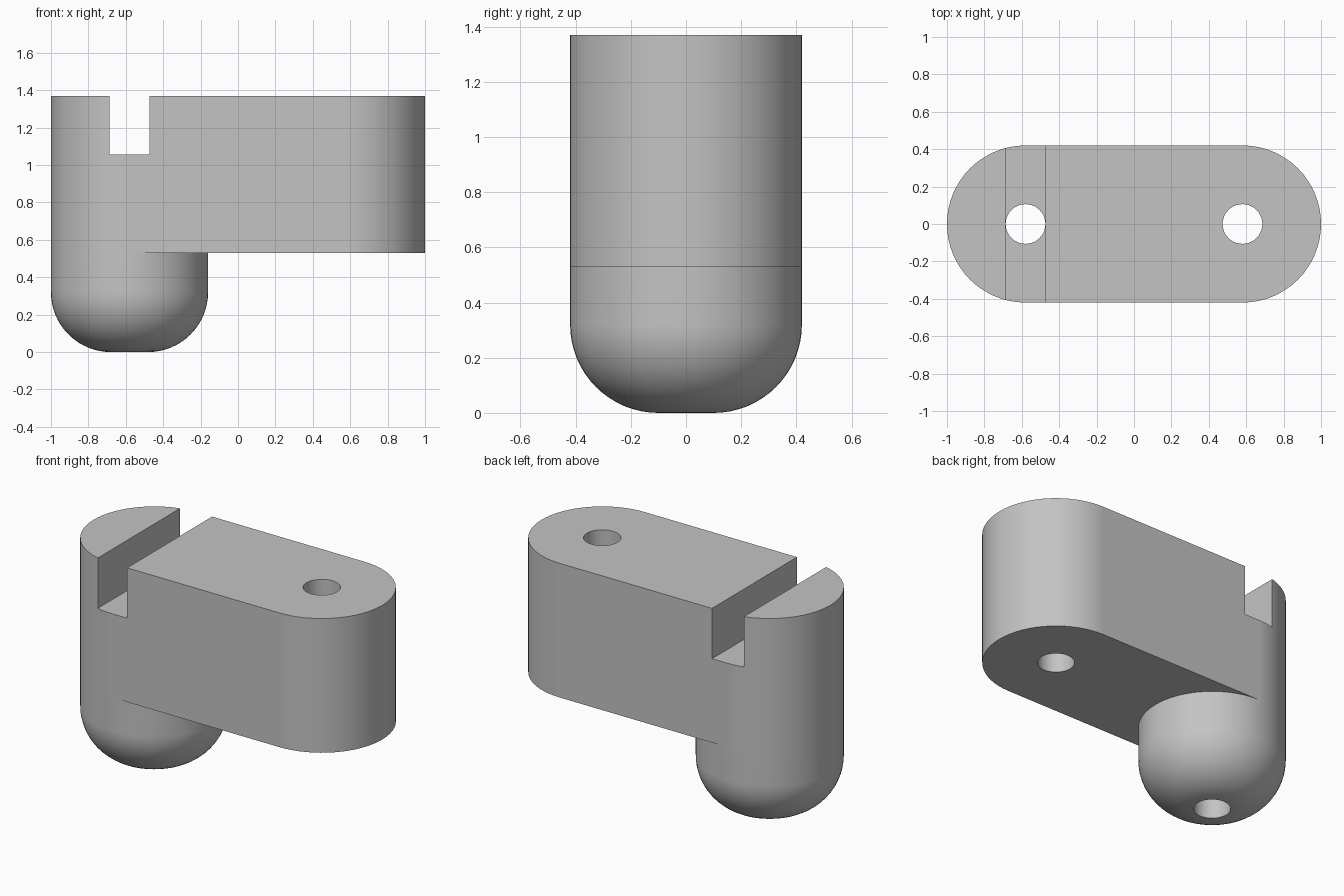
import bpy, bmesh
from math import sin, cos, pi

cube = bpy.data.objects.get("Cube")
if cube:
    bpy.data.objects.remove(cube)

N = 64                      # sides of every full circle
Q = N // 4
R, CX = 0.42, 0.58          # end radius and distance of the hole axes
TOP, UNDER = 1.37, 0.53
FILLET, HOLE = 0.32, 0.106

grey = bpy.data.materials.new("plain grey")
grey.use_nodes = True
color = (0.55, 0.55, 0.55, 1)
grey.diffuse_color = color
grey.node_tree.nodes["Principled BSDF"].inputs["Base Color"].default_value = color


def arc(bm, cx, r, z, start, end):
    return [bm.verts.new((cx + r * cos(2 * pi * i / N), r * sin(2 * pi * i / N), z))
            for i in range(start, end)]


def bridge(bm, low, high):
    for i in range(len(low)):
        j = (i + 1) % len(low)
        bm.faces.new((low[i], low[j], high[j], high[i]))


# Rounded leg, as stacked rings
bm = bmesh.new()
steps = 16
rings = []
for k in range(steps + 1):
    a = pi / 2 * k / steps
    rings.append(arc(bm, -CX, R - FILLET + FILLET * sin(a), FILLET * (1 - cos(a)), 0, N))
rings.append(arc(bm, -CX, R, UNDER, 0, N))
bm.faces.new(rings[0])
for low, high in zip(rings, rings[1:]):
    bridge(bm, low, high)

# Arm, sharing the outer half of the leg's top ring
ring = rings[-1]
outer = ring[Q:3 * Q + 1]
inner = ring[3 * Q + 1:] + ring[:Q]
right = arc(bm, CX, R, UNDER, -Q, Q + 1)
upper = arc(bm, CX, R, TOP, -Q, Q + 1) + arc(bm, -CX, R, TOP, Q, 3 * Q + 1)
bridge(bm, right + outer, upper)
bm.faces.new(upper)
bm.faces.new(right + [outer[0]] + inner[::-1] + [outer[-1]])
bmesh.ops.recalc_face_normals(bm, faces=bm.faces)
mesh = bpy.data.meshes.new("bracket_body")
bm.to_mesh(mesh)
bm.free()
mesh.materials.append(grey)
body = bpy.data.objects.new("bracket_body", mesh)
bpy.context.collection.objects.link(body)
bpy.context.view_layer.objects.active = body


def cut(cutter, name):
    cutter.name = name
    cutter.hide_render = True
    cutter.data.materials.append(grey)
    mod = body.modifiers.new(name, 'BOOLEAN')
    mod.operation = 'DIFFERENCE'
    mod.solver = 'EXACT'
    mod.object = cutter
    bpy.context.view_layer.objects.active = body
    bpy.ops.object.modifier_apply(modifier=name)
    bpy.data.objects.remove(cutter)


# Cross slot in the top
bpy.ops.mesh.primitive_cube_add(size=1, location=(-0.58, 0, 1.555))
slot = bpy.context.object
slot.scale = (0.212, 2, 1)
bpy.context.view_layer.update()
cut(slot, "slot_cutter")

# Through holes
for x, side in ((-CX, "right"), (CX, "left")):
    bpy.ops.mesh.primitive_cylinder_add(vertices=48, radius=HOLE, depth=4, location=(x, 0, 0.5))
    cut(bpy.context.object, side + "_hole_cutter")

# Smooth curved walls with crisp edges
bpy.ops.object.select_all(action='DESELECT')
body.select_set(True)
bpy.context.view_layer.objects.active = body
bpy.ops.object.shade_smooth_by_angle(angle=pi / 6)
weighted = body.modifiers.new("even_shading", 'WEIGHTED_NORMAL')
weighted.keep_sharp = True
